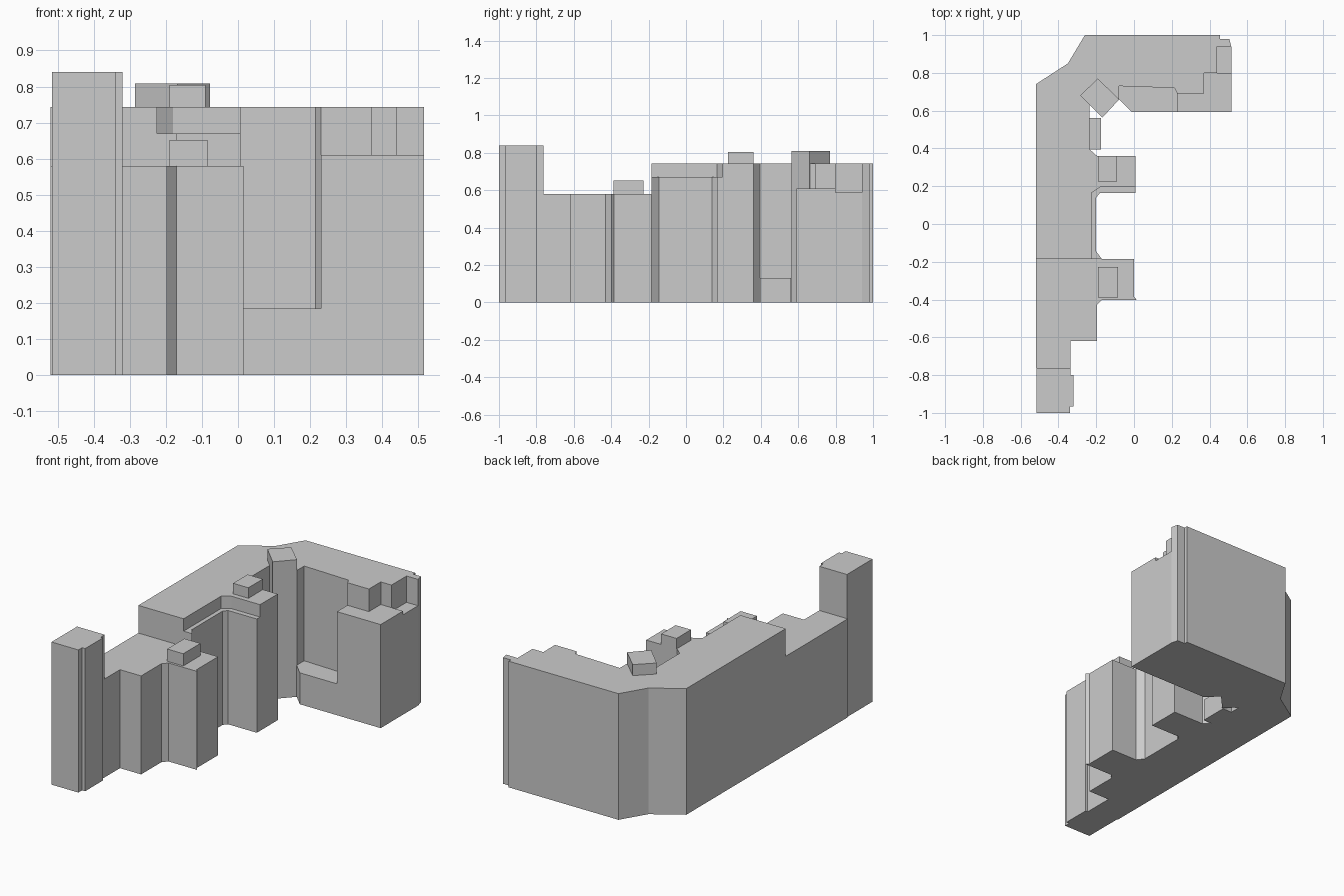
import bpy, bmesh


def prism(name, pts, z0, z1):
    """Extrude a plan outline (x, y points) from z0 up to z1."""
    bm = bmesh.new()
    face = bm.faces.new([bm.verts.new((x, y, z0)) for x, y in pts])
    ext = bmesh.ops.extrude_face_region(bm, geom=[face])
    top = [v for v in ext["geom"] if isinstance(v, bmesh.types.BMVert)]
    bmesh.ops.translate(bm, verts=top, vec=(0, 0, z1 - z0))
    bmesh.ops.recalc_face_normals(bm, faces=bm.faces)
    mesh = bpy.data.meshes.new(name)
    bm.to_mesh(mesh)
    bm.free()
    obj = bpy.data.objects.new(name, mesh)
    bpy.context.collection.objects.link(obj)
    return obj


def box(name, x0, x1, y0, y1, z0, z1):
    return prism(name, [(x0, y0), (x1, y0), (x1, y1), (x0, y1)], z0, z1)


# Tall tower at the front end
prism("front_tower", [
    (-.515, -1), (-.34, -1), (-.34, -.965), (-.32, -.965), (-.32, -.80),
    (-.335, -.80), (-.335, -.762), (-.515, -.762)], 0, .84)

# Lower wing with its projecting bay
prism("low_wing", [
    (-.52, -.762), (-.335, -.762), (-.335, -.62), (-.197, -.62), (-.197, -.43),
    (-.17, -.402), (.015, -.402), (0, -.385), (0, -.185), (-.52, -.185)], 0, .58)

# Main L-shaped block
prism("main_block", [
    (-.52, -.185), (-.225, -.185), (-.225, .165), (-.18, .195), (.007, .195),
    (.007, .36), (-.195, .36), (-.235, .395), (-.235, .63), (-.08, .66),
    (-.08, .73), (.215, .72), (.23, .69), (.37, .69), (.37, .80), (.44, .80),
    (.44, .94), (.515, .94), (.505, .98), (.455, .98), (.455, 1), (-.26, 1),
    (-.35, .85), (-.52, .74)], 0, .743)

# Stepped ledge along the inner side
prism("inner_ledge", [
    (-.225, -.185), (-.17, -.185), (-.2, -.145), (-.2, .14), (-.18, .165),
    (.007, .165), (.007, .195), (-.18, .195), (-.225, .165)], 0, .67)

# Diagonal stair shaft and the low block beside it
prism("stair_shaft", [(-.285, .68), (-.168, .563), (-.078, .66), (-.192, .77)], 0, .808)
box("courtyard_block", -.235, -.175, .395, .562, 0, .13)

# Right wing: low sill, terrace and side terrace
prism("low_sill", [
    (-.08, .66), (-.012, .592), (.23, .592), (.23, .69), (.215, .72), (-.08, .73)], 0, .185)
prism("right_terrace", [
    (.23, .592), (.515, .592), (.515, .80), (.37, .80), (.37, .69), (.23, .69)], 0, .61)
box("side_terrace", .44, .515, .80, .94, 0, .588)

# Rooftop boxes
box("low_roof_box", -.19, -.085, -.388, -.228, .58, .652)
box("main_roof_box", -.19, -.09, .225, .36, .743, .805)
